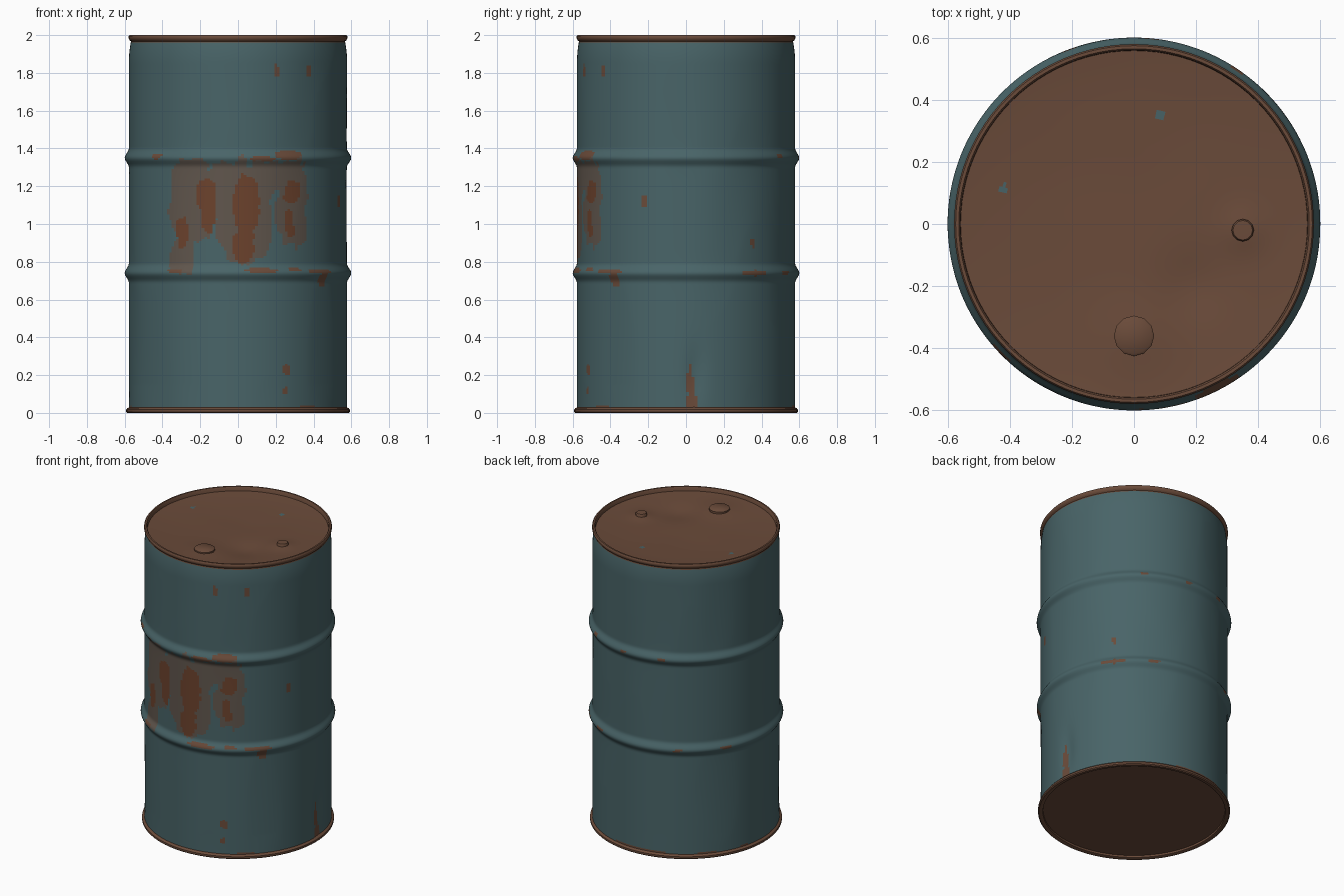
import bpy, bmesh, math
from mathutils import Vector, noise

if "Cube" in bpy.data.objects:
    bpy.data.objects.remove(bpy.data.objects["Cube"])


def mat(name, rgb):
    m = bpy.data.materials.new(name)
    m.diffuse_color = (*rgb, 1)
    m.use_nodes = True
    m.node_tree.nodes["Principled BSDF"].inputs["Base Color"].default_value = m.diffuse_color
    return m


TEAL = mat("teal paint", (0.066, 0.128, 0.138))
BROWN = mat("brown rust", (0.145, 0.070, 0.042))
FADED = mat("faded paint", (0.118, 0.093, 0.074))
RUST = mat("orange rust", (0.150, 0.055, 0.026))
MATS = [TEAL, BROWN, FADED, RUST]


def lathe(name, profile, segs, mats, rule=None, move=None):
    """Spin (radius, z) points; angle 0 faces front, 90 faces right."""
    bm = bmesh.new()
    rings = []
    for r, z in profile:
        if r < 1e-5:
            p = Vector((0, 0, z))
            rings.append([bm.verts.new(move(p) if move else p)])
            continue
        ring = []
        for i in range(segs):
            a = 2 * math.pi * i / segs
            p = Vector((r * math.sin(a), -r * math.cos(a), z))
            ring.append(bm.verts.new(move(p) if move else p))
        rings.append(ring)
    for lo, hi in zip(rings, rings[1:]):
        for i in range(segs):
            j = (i + 1) % segs
            if len(lo) == 1:
                vs = (lo[0], hi[j], hi[i])
            elif len(hi) == 1:
                vs = (lo[i], lo[j], hi[0])
            else:
                vs = (lo[i], lo[j], hi[j], hi[i])
            f = bm.faces.new(vs)
            if rule:
                f.material_index = rule(f.calc_center_median())
    me = bpy.data.meshes.new(name)
    bm.to_mesh(me)
    bm.free()
    for m in mats:
        me.materials.append(m)
    ob = bpy.data.objects.new(name, me)
    bpy.context.collection.objects.link(ob)
    bpy.ops.object.select_all(action='DESELECT')
    ob.select_set(True)
    bpy.context.view_layer.objects.active = ob
    bpy.ops.object.shade_smooth_by_angle(angle=math.radians(40))
    return ob


def front_angle(p):
    return math.degrees(math.atan2(p.x, -p.y))


# Patches: angle from front, height, half width in degrees, half height
FADED_SPOTS = [(-25, 1.12, 13, .22), (-31, .82, 7, .10), (3, 1.07, 15, .27),
               (30, 1.11, 9, .24), (-9, 1.2, 8, .13), (20, 1.25, 6, .08)]
RUST_SPOTS = [(-17, 1.15, 5.5, .09), (-16, 1.03, 3.5, .09), (4, 1.10, 7, .15),
              (3, .89, 5.5, .09), (29, 1.17, 5, .055), (-31, .95, 3.5, .075),
              (28.5, 1.0, 2.5, .07)]
BROWN_SPOTS = [(21, 1.81, 1.5, .035), (41, 1.81, 1.8, .03), (-46, 1.36, 3, .015),
               (27, 1.365, 8, .025), (13, 1.345, 7, .015), (12, .755, 9, .014),
               (-34, .75, 5, .012), (30, .76, 4, .012),
               (50, .71, 3, .04), (47, .75, 9, .012), (68, 1.12, 2, .035),
               (128, .90, 1.2, .03), (127, .74, 8, .014), (152, .74, 4, .01),
               (147, 1.36, 2.5, .013), (26, .23, 2, .03), (25, .12, 2, .02),
               (92, .15, 2, .11), (93, .06, 4, .035), (-150, .74, 3, .012),
               (175, 1.35, 2, .012), (-160, 1.35, 3, .01), (-120, .74, 4, .012)]


def in_any(spots, a, z, power):
    return any(abs((a - s[0]) / s[2]) ** power + abs((z - s[1]) / s[3]) ** power < 1
               for s in spots)


def shell_colour(p):
    a, z = front_angle(p), p.z
    q = Vector((p.x * 11, p.y * 11, z * 8))
    n, n2 = noise.noise(q), noise.noise(q * 2.3 + Vector((7, 3, 1)))
    edge = noise.noise(Vector((p.x * 6, p.y * 6, 4)))
    if z < .03 + .03 * max(0, edge) or z > 1.965 - .01 * max(0, edge):
        return 1
    wa, wz = a + 3 * n + 1.5 * n2, z + .05 * n2
    if in_any(RUST_SPOTS, a + 1.6 * n + n2, z + .03 * n2, 2.5):
        return 3
    if in_any(BROWN_SPOTS, a + 1.2 * n, z + .008 * n2, 2):
        return 1
    return 2 if in_any(FADED_SPOTS, wa, wz, 3) else 0


def shell_dent(p):
    # Gentle vertical folds, strongest between the hoops and at the foot
    a = front_angle(p)
    r = math.hypot(p.x, p.y)
    n = noise.noise(Vector((p.x * 4.5, p.y * 4.5, p.z * 1.3)))
    calm = min(1, p.z / .15, (2 - p.z) / .15)
    for h in (.74, 1.35):
        calm *= 1 - .7 * math.exp(-((p.z - h) / .06) ** 2)
    d = .006 * calm * min(0, n)
    d -= .014 * math.exp(-((a - 95) / 5) ** 2 - ((p.z - .2) / .15) ** 2)
    k = (r + d) / r
    return Vector((p.x * k, p.y * k, p.z))


def shell_radius(z):
    r = .578
    for h in (.74, 1.35):  # raised hoops
        t = max(0, 1 - abs(z - h) / .05)
        r += .022 * t * t * (3 - 2 * t)
    if z > 1.85:           # neck under the top rim
        r -= .012 * ((z - 1.85) / .12) ** 2
    return r


# Painted drum wall
rows = [.02 + i * 1.95 / 195 for i in range(196)]
lathe("drum_wall", [(shell_radius(z), z) for z in rows], 240, MATS,
      shell_colour, shell_dent)

# Rolled rims
lathe("top_rim", [(.562, 1.964), (.573, 1.972), (.579, 1.982), (.579, 1.994),
                  (.574, 2.0), (.564, 2.0), (.559, 1.993), (.557, 1.955)],
      96, [BROWN])
lathe("bottom_rim", [(.558, .03), (.562, .004), (.57, 0), (.586, 0), (.592, .006),
                     (.592, .018), (.586, .025), (.574, .03)], 96, [BROWN])

# Lid, draped around the two bungs with a valley between them
BUNGS = [(0, -.36, .065), (.35, -.02, .036)]


def lid_shape(p):
    r = math.hypot(p.x, p.y)
    z = 1.955 + .018 * (r / .56) ** 3
    for x, y, br in BUNGS:
        d = math.hypot(p.x - x, p.y - y)
        z += .012 * math.exp(-(d / (br * 2)) ** 2)
    z -= .012 * math.exp(-((p.x - .2) ** 2 + (p.y + .2) ** 2) / .012)
    z += .003 * noise.noise(Vector((p.x * 4, p.y * 4, 2))) * (1 - r / .57)
    return Vector((p.x, p.y, z))


def lid_colour(p):
    chips = [(-.42, .11), (.08, .35)]
    return int(all(math.hypot(p.x - x, p.y - y) > .017 for x, y in chips))


lathe("lid", [(.562 * (1 - i / 60), 1.96) for i in range(61)], 160,
      [TEAL, BROWN], lid_colour, lid_shape)

# Bungs
for name, (x, y, r) in zip(("large_bung", "small_bung"), BUNGS):
    ob = lathe(name, [(r, -.03), (r, .008), (r * .88, .014), (0, .015)], 12, [BROWN])
    ob.location = (x, y, 1.972)

# Recessed base
lathe("base", [(0, .016), (.562, .016)], 96, [BROWN]).data.flip_normals()
bpy.data.objects["base"].data.flip_normals()
for ob in bpy.data.objects:  # consistent outward normals
    bm = bmesh.new()
    bm.from_mesh(ob.data)
    bm.normal_update()
    if ob.name == "base" and sum(f.normal.z for f in bm.faces) > 0:
        bmesh.ops.reverse_faces(bm, faces=bm.faces)
    if ob.name == "bottom_rim":
        bmesh.ops.recalc_face_normals(bm, faces=bm.faces)
        if max(bm.faces, key=lambda f: f.calc_center_median().xy.length
               ).normal.dot(max(bm.faces, key=lambda f: f.calc_center_median().xy.length
                                ).calc_center_median()) < 0:
            bmesh.ops.reverse_faces(bm, faces=bm.faces)
    bm.to_mesh(ob.data)
    bm.free()
